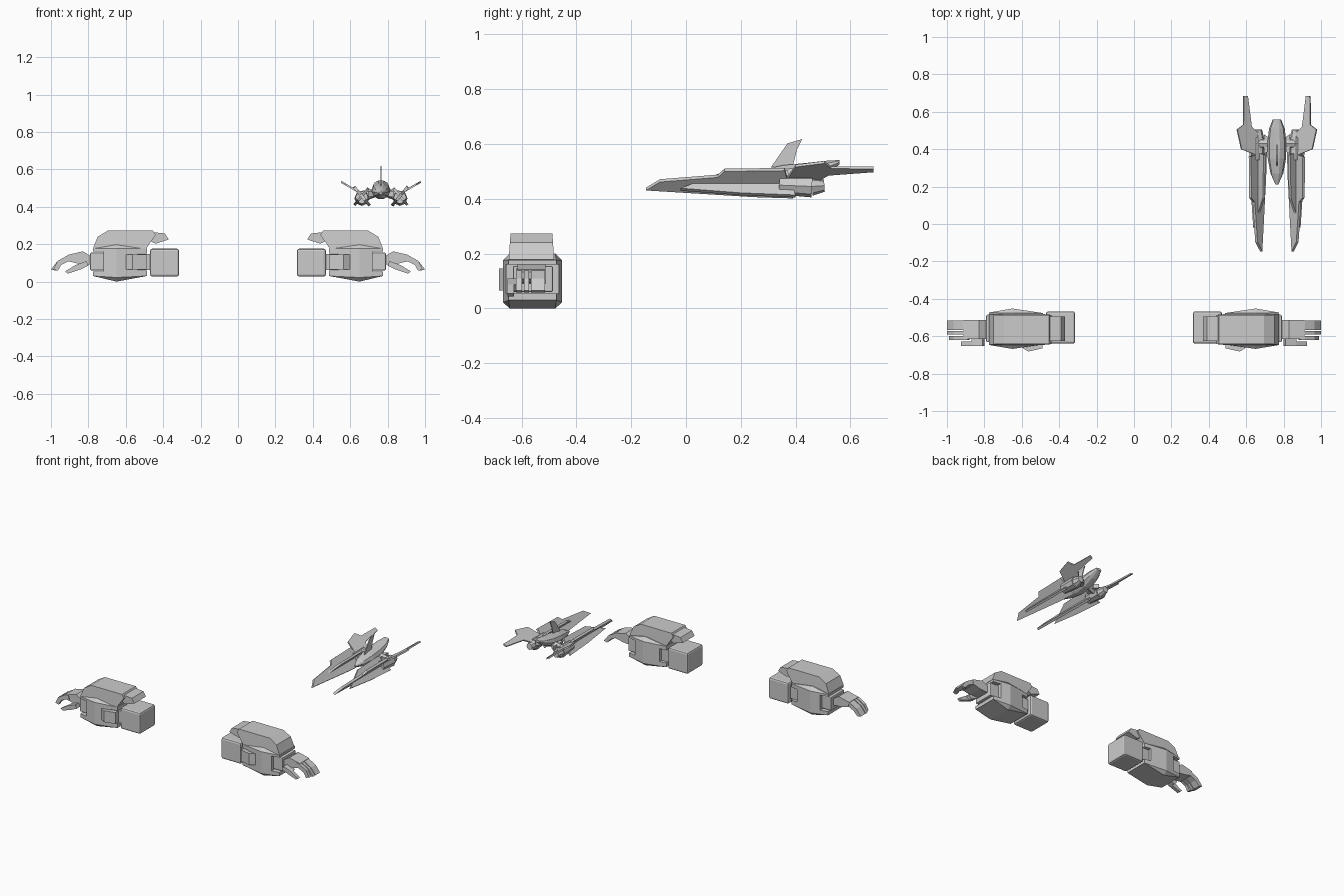
import bpy, bmesh, math
from mathutils import Vector

if "Cube" in bpy.data.objects:
    bpy.data.objects.remove(bpy.data.objects["Cube"])

grey = bpy.data.materials.new("plain_grey")
grey.use_nodes = True
grey.diffuse_color = (0.6, 0.6, 0.6, 1)
grey.node_tree.nodes["Principled BSDF"].inputs["Base Color"].default_value = grey.diffuse_color


def finish(name, bm, bevel=0):
    bmesh.ops.recalc_face_normals(bm, faces=bm.faces)
    mesh = bpy.data.meshes.new(name)
    bm.to_mesh(mesh)
    bm.free()
    mesh.materials.append(grey)
    ob = bpy.data.objects.new(name, mesh)
    bpy.context.collection.objects.link(ob)
    if bevel:
        mod = ob.modifiers.new("bevel", "BEVEL")
        mod.width, mod.segments = bevel, 2
    return ob


def hull(name, points, bevel=0):
    bm = bmesh.new()
    for p in points:
        bm.verts.new(p)
    res = bmesh.ops.convex_hull(bm, input=bm.verts)
    bmesh.ops.delete(bm, geom=[g for g in set(res["geom_interior"] + res["geom_unused"])
                               if isinstance(g, bmesh.types.BMVert)], context="VERTS")
    bmesh.ops.dissolve_limit(bm, angle_limit=0.02, verts=bm.verts, edges=bm.edges)
    return finish(name, bm, bevel)


def slab(name, outline, place, a, b):
    """Extrude a 2D outline between depths a and b; place(u, v, depth) gives 3D."""
    bm = bmesh.new()
    r0 = [bm.verts.new(place(u, v, a)) for u, v in outline]
    r1 = [bm.verts.new(place(u, v, b)) for u, v in outline]
    bm.faces.new(r0)
    bm.faces.new(r1[::-1])
    n = len(outline)
    for i in range(n):
        j = (i + 1) % n
        bm.faces.new((r0[i], r0[j], r1[j], r1[i]))
    return finish(name, bm)


def box(name, x, y, z, bevel=0):
    return hull(name, [(i, j, k) for i in x for j in y for k in z], bevel)


MID = -0.56  # depth of the arm's centre line


def arm(side, s):
    def sx(*xs):
        return [s * x for x in xs]

    def part(name, outline, y0, y1):
        return slab(side + name, outline, lambda u, v, d: (s * u, d, v), y0, y1)

    # forearm shell: widest in the middle, keeled below
    pts = []
    for x, half, low, high in ((0.487, .084, .03, .176), (0.65, .108, .022, .176), (0.775, .087, .03, .176)):
        pts += [(s * x, MID + e * half, z) for e in (-1, 1) for z in (low, high)]
    pts += [(s * 0.65, MID + e * .083, z) for e in (-1, 1) for z in (0, 0.2)]
    shell = hull(side + "forearm_shell", pts)
    # notches at wrist and elbow
    for n, x, z in (("wrist", (.72, .85), (.055, .16)), ("elbow", (.4, .535), (.06, .15))):
        cutter = box(side + n + "_cutter", sx(*x), (-.8, -.3), z)
        cutter.hide_render = True
        cutter.hide_viewport = True
        mod = shell.modifiers.new("notch", "BOOLEAN")
        mod.object, mod.solver = cutter, "EXACT"

    # upper armour and its sloping flap
    top = [(.455, .273), (.695, .273), (.75, .24), (.775, .178), (.49, .178), (.44, .25)]
    hull(side + "armour", [(s * x, MID - .004 + e * (.083 - (z - .178) * .07), z)
                           for x, z in top for e in (-1, 1)])
    part("armour_flap", [(.37, .225), (.39, .257), (.47, .266), (.5, .23), (.44, .203)], -.625, -.495)

    # elbow
    box(side + "elbow_block", sx(.315, .47), (-.64, -.467), (.027, .176), .012)
    box(side + "elbow_joint", sx(.45, .56), (-.63, -.49), (.062, .147))
    hull(side + "elbow_plate", [(s * x, y, z) for x, y, in ((.49, -.62), (.49, -.665), (.565, -.682), (.6, -.66), (.6, -.62))
                                for z in (.065, .145)])

    # wrist and hand
    box(side + "wrist", sx(.715, .79), (-.632, -.485), (.06, .155), .006)
    part("palm", [(.785, .09), (.785, .135), (.83, .162), (.912, .142), (.905, .108), (.85, .095)], -.615, -.512)
    for name, y0, y1, k in (("finger_outer", -.62, -.598, -.012), ("finger_middle", -.592, -.572, 0),
                            ("finger_pair", -.566, -.515, 0)):
        part(name, [(.88, .112), (.89, .145), (.915, .138), (.965, .11), (1.0 + k, .065),
                    (.975 + k, .058), (.945, .09), (.905, .11)], y0, y1)
    thumb = [(.8, .085), (.81, .11), (.87, .088), (.925, .054), (.908, .043), (.845, .064)]
    hull(side + "thumb_base", [(s * x, y, z) for x, z in thumb[:3] + thumb[5:] for y in (-.635, -.605)])
    part("thumb", thumb, -.652, -.628)


arm("left_", 1)
arm("right_", -1)

# ---- small flying craft ----
CX = 0.764

# fuselage: ten-sided rings of (y, half width, low, high)
bm = bmesh.new()
rings = []
for y, w, lo, hi in ((.212, .008, .466, .48), (.27, .034, .45, .505), (.35, .049, .44, .524),
                     (.44, .05, .452, .533), (.51, .042, .485, .54), (.56, .022, .525, .542)):
    rings.append([bm.verts.new((CX + w * math.cos(i * math.tau / 10), y,
                                (lo + hi) / 2 + (hi - lo) / 2 * math.sin(i * math.tau / 10)))
                  for i in range(10)])
bm.faces.new(rings[0])
bm.faces.new(rings[-1])
for a, b in zip(rings, rings[1:]):
    for i in range(10):
        bm.faces.new((a[i], a[i - 1], b[i - 1], b[i]))
finish("fuselage", bm)

slab("tail_fin", [(.31, .515), (.355, .58), (.37, .602), (.424, .618), (.405, .58), (.39, .52)],
     lambda u, v, d: (CX + d, u, v), -.003, .003)


def tube(name, a, b, r0, r1, sides=8):
    axis = (Vector(b) - Vector(a))
    bm = bmesh.new()
    bmesh.ops.create_cone(bm, cap_ends=True, segments=sides, radius1=r0, radius2=r1, depth=axis.length)
    turn = Vector((0, 0, 1)).rotation_difference(axis.normalized()).to_matrix().to_4x4()
    bmesh.ops.transform(bm, matrix=turn, verts=bm.verts)
    bmesh.ops.translate(bm, vec=(Vector(a) + Vector(b)) / 2, verts=bm.verts)
    finish(name, bm)


for side, s in (("left_", 1), ("right_", -1)):
    px, pz = CX + s * 0.102, 0.457

    def blade(name, outline, tilt, thick):
        # the blade plane leans sideways about the pod axis
        c, k = math.cos(tilt) * s, math.sin(tilt)
        slab(side + name, outline, lambda u, v, d: (px + v * c - d * k * s * s, u, pz + v * k + d * c), -thick, thick)

    # crossed blades: a long one leaning out and a shorter one leaning in
    blade("long_blade", [(-.146, -.028), (-.095, .012), (.117, .034), (.14, .062), (.36, .066),
                         (.39, -.066), (.25, -.06)], math.radians(50), .008)
    blade("short_blade", [(-.02, -.03), (.1, .03), (.14, .05), (.37, .056), (.4, -.062), (.2, -.052)],
          math.radians(130), .007)

    # engine, nozzle and strut
    tube(side + "engine", (px, .34, .45), (px, .46, .445), .034, .04)
    tube(side + "nozzle", (px, .46, .445), (px, .505, .448), .034, .022)
    tube(side + "strut", (CX + s * .03, .43, .475), (px, .43, .455), .022, .03)
    hull(side + "strut_fairing", [(CX + s * x, y, z) for x, y in ((.04, .39), (.07, .375), (.07, .48), (.04, .46))
                                  for z in (.455, .485)])

    # swept wing leaning outwards
    slab(side + "wing", [(.115, .37), (.19, .4), (.213, .505), (.18, .53), (.178, .685),
                         (.157, .685), (.136, .52), (.095, .48), (.095, .4)],
         lambda u, v, d: (CX + s * (u - d * .5), v, .468 + (u - .1) * .58 + d * .86), -.005, .005)
